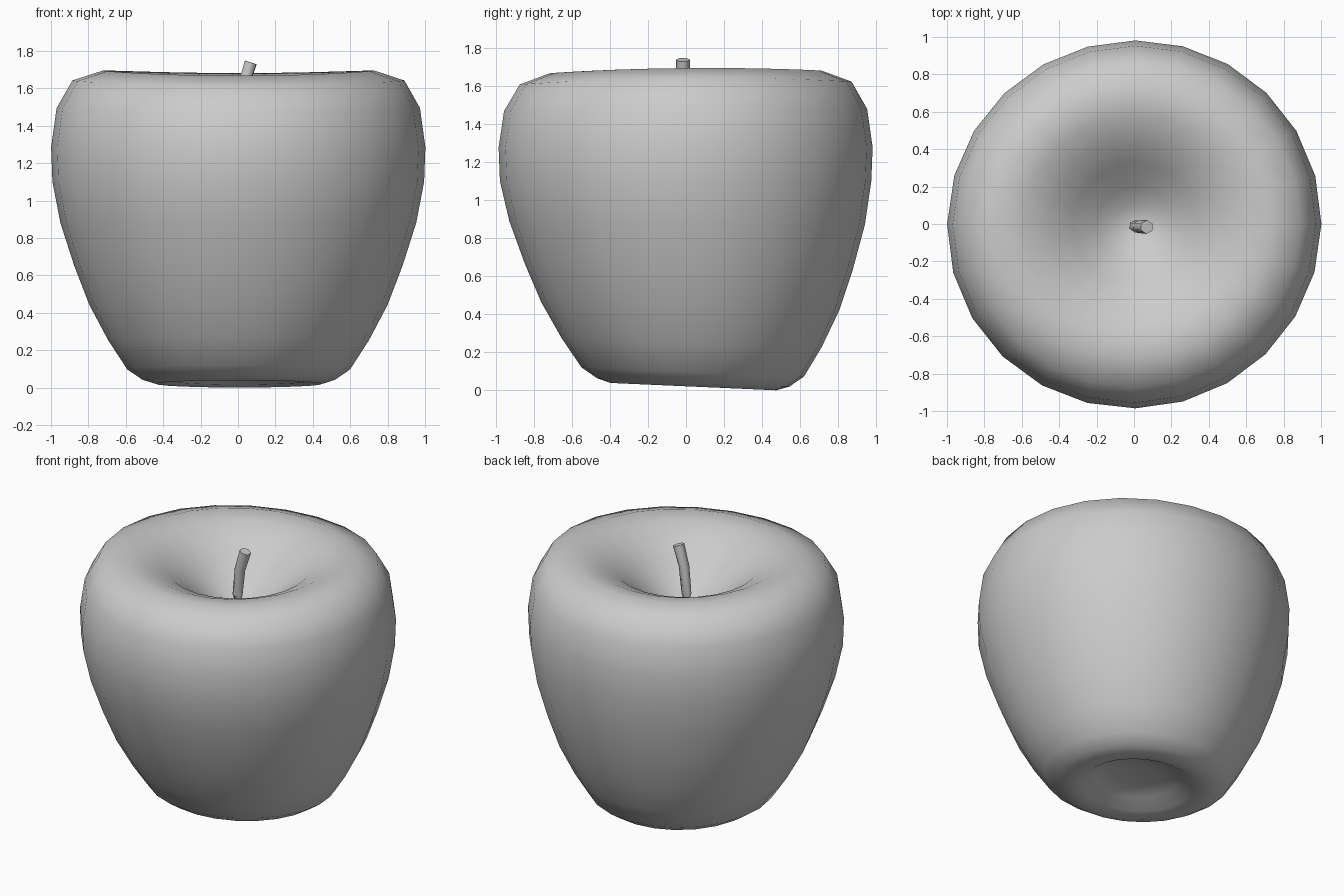
import bpy, bmesh, math
from mathutils import Vector

default = bpy.data.objects.get("Cube")
if default:
    bpy.data.objects.remove(default, do_unlink=True)

# One plain grey for everything
grey = bpy.data.materials.new("plain_grey")
grey.use_nodes = True
colour = (0.6, 0.6, 0.6, 1)
grey.diffuse_color = colour
grey.node_tree.nodes["Principled BSDF"].inputs["Base Color"].default_value = colour

SIDES = 24


def add_object(name, bm, smooth_angle):
    bmesh.ops.recalc_face_normals(bm, faces=bm.faces[:])
    mesh = bpy.data.meshes.new(name)
    bm.to_mesh(mesh)
    bm.free()
    mesh.materials.append(grey)
    obj = bpy.data.objects.new(name, mesh)
    bpy.context.collection.objects.link(obj)
    bpy.ops.object.select_all(action="DESELECT")
    obj.select_set(True)
    bpy.context.view_layer.objects.active = obj
    bpy.ops.object.shade_smooth_by_angle(angle=math.radians(smooth_angle))
    return obj


# Fruit body: (radius, height) profile from bottom dimple to stem hollow
profile = [(0, 0.115), (0.14, 0.11), (0.26, 0.085), (0.35, 0.03), (0.44, 0.018),
           (0.51, 0.04), (0.59, 0.095), (0.69, 0.25), (0.79, 0.44), (0.87, 0.65),
           (0.943, 0.88), (0.985, 1.1), (0.992, 1.28), (0.963, 1.48), (0.88, 1.625),
           (0.72, 1.685), (0.59, 1.665), (0.45, 1.605), (0.33, 1.51), (0.2, 1.4),
           (0.1, 1.335), (0, 1.31)]
bm = bmesh.new()
verts = [bm.verts.new((r, 0, z)) for r, z in profile]
edges = [bm.edges.new(pair) for pair in zip(verts, verts[1:])]
bmesh.ops.spin(bm, geom=verts + edges, cent=(0, 0, 0), axis=(0, 0, 1),
               angle=math.tau, steps=SIDES, use_merge=True)
bmesh.ops.remove_doubles(bm, verts=bm.verts[:], dist=0.001)

# Gentle natural unevenness: oval girth, leaning base, saddle-shaped rim
for v in bm.verts:
    x, y, z = v.co
    low = max(0, 1 - z / 1.1)
    high = max(0, (z - 1.2) / 0.5)
    turn = math.atan2(y, x)
    swell = (1 + 0.01 * math.cos(2 * turn - math.radians(30))
             + 0.006 * math.cos(turn - math.radians(200)))
    v.co.x = x * swell + 0.007
    v.co.y = y * swell + 0.04 * low
    v.co.z += high * (0.04 * x * x + 0.01 * y - 0.011) - 0.045 * low * y
bottom = min(v.co.z for v in bm.verts)
for v in bm.verts:
    v.co.z -= bottom * max(0, 1 - v.co.z)
add_object("fruit_body", bm, 180)

# Stem: six-sided tube bending towards the left
path = [Vector(p) for p in ((0.01, -0.012, 1.24), (0.005, -0.012, 1.42),
                            (0.025, -0.014, 1.6), (0.068, -0.016, 1.738))]
radii = (0.03, 0.032, 0.034, 0.037)
bm = bmesh.new()
rings = []
for i, (p, r) in enumerate(zip(path, radii)):
    along = path[min(i + 1, len(path) - 1)] - path[max(i - 1, 0)]
    turn = along.to_track_quat("Z", "Y")
    rings.append([bm.verts.new(p + turn @ Vector((r * math.cos(a), r * math.sin(a), 0)))
                  for a in (math.tau * k / 6 for k in range(6))])
for a, b in zip(rings, rings[1:]):
    for k in range(6):
        n = (k + 1) % 6
        bm.faces.new((a[k], a[n], b[n], b[k]))
bm.faces.new(rings[0])
bm.faces.new(rings[-1])
add_object("stem", bm, 65)
